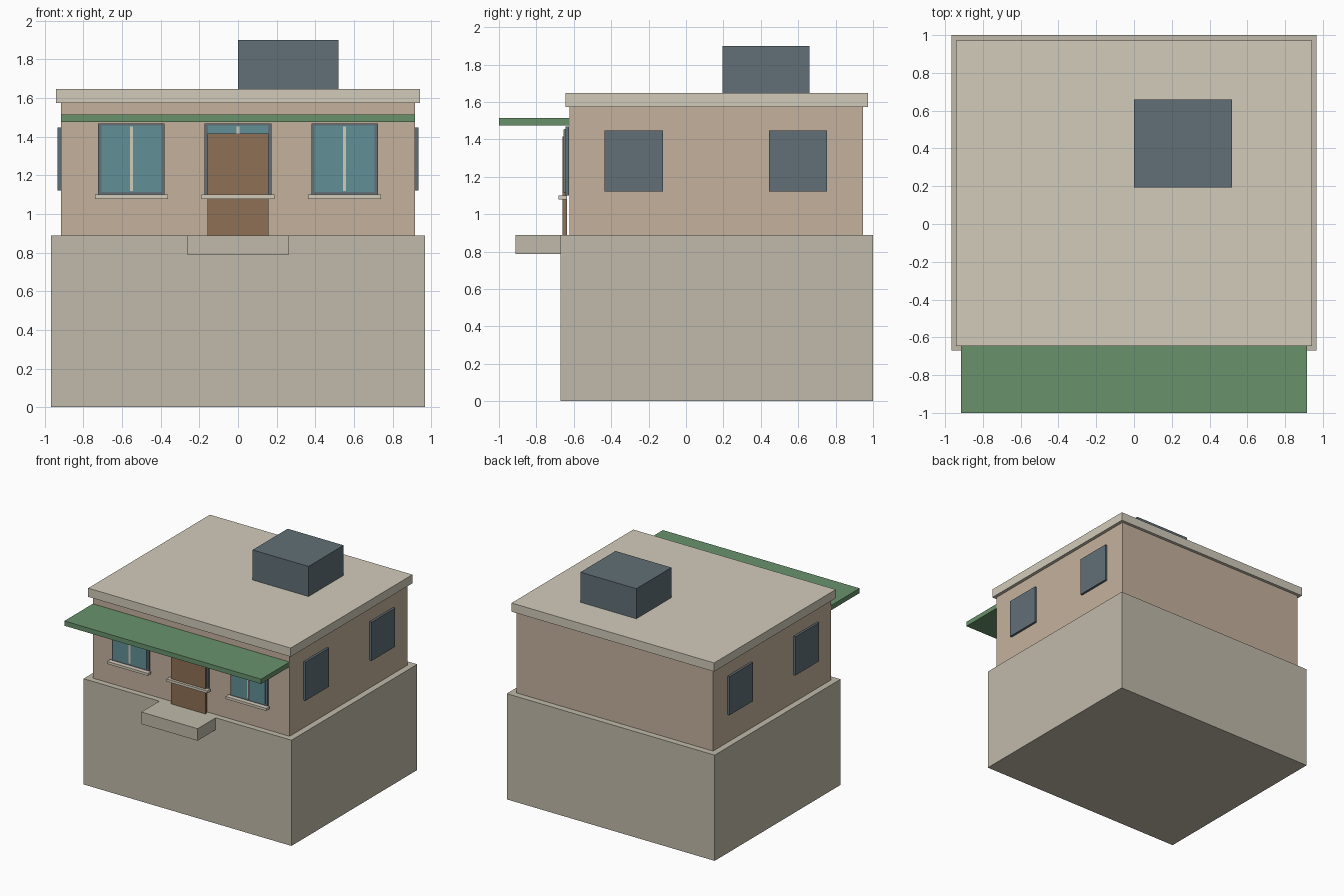
import bpy

if "Cube" in bpy.data.objects:
    bpy.data.objects.remove(bpy.data.objects["Cube"])


def material(name, rgb):
    m = bpy.data.materials.new(name)
    m.diffuse_color = (*rgb, 1)
    m.use_nodes = True
    m.node_tree.nodes["Principled BSDF"].inputs["Base Color"].default_value = m.diffuse_color
    return m


STONE = material("stone", (0.53, 0.49, 0.40))
PLASTER = material("plaster", (0.56, 0.44, 0.34))
ROOF = material("roof", (0.65, 0.60, 0.50))
SLATE = material("slate", (0.12, 0.16, 0.18))
GLASS = material("glass", (0.12, 0.28, 0.31))
WOOD = material("wood", (0.27, 0.16, 0.09))
GREEN = material("green", (0.14, 0.29, 0.15))


def box(name, x, y, z, mat):
    """Box from (min, max) ranges on each axis."""
    bpy.ops.mesh.primitive_cube_add(
        size=1, location=[(a + b) / 2 for a, b in (x, y, z)])
    ob = bpy.context.object
    ob.name = name
    ob.scale = [b - a for a, b in (x, y, z)]
    bpy.ops.object.transform_apply(location=False, rotation=False, scale=True)
    ob.data.materials.append(mat)
    return ob


# Main masses
box("foundation", (-0.967, 0.967), (-0.671, 1.0), (0, 0.889), STONE)
box("walls", (-0.915, 0.915), (-0.622, 0.947), (0.889, 1.574), PLASTER)
box("roof_slab", (-0.942, 0.942), (-0.645, 0.972), (1.574, 1.647), ROOF)
box("rooftop_unit", (0, 0.52), (0.194, 0.66), (1.647, 1.90), SLATE)
box("awning", (-0.915, 0.915), (-1.0, -0.622), (1.474, 1.514), GREEN)

# Entrance
box("front_step", (-0.262, 0.262), (-0.911, -0.671), (0.788, 0.889), STONE)
box("door", (-0.159, 0.159), (-0.66, -0.637), (0.889, 1.415), WOOD)

# Front windows: frame, pane, mullion and sill
for i, cx in enumerate((-0.551, 0, 0.551)):
    def part(name, half, y, z, mat):
        box(f"{name}_{i + 1}", (cx - half, cx + half), y, z, mat)
    part("window_frame", 0.172, (-0.643, -0.625), (1.099, 1.468), SLATE)
    part("window_pane", 0.155, (-0.65, -0.635), (1.113, 1.456), GLASS)
    part("window_mullion", 0.008, (-0.656, -0.64), (1.117, 1.452), ROOF)
    part("window_sill", 0.189, (-0.681, -0.637), (1.078, 1.099), ROOF)

# Side windows on both walls
for side, s in (("left", -1), ("right", 1)):
    xs = sorted((s * 0.913, s * 0.934))
    for where, y in (("front", (-0.436, -0.123)), ("back", (0.443, 0.755))):
        box(f"side_window_{side}_{where}", xs, y, (1.122, 1.447), SLATE)
